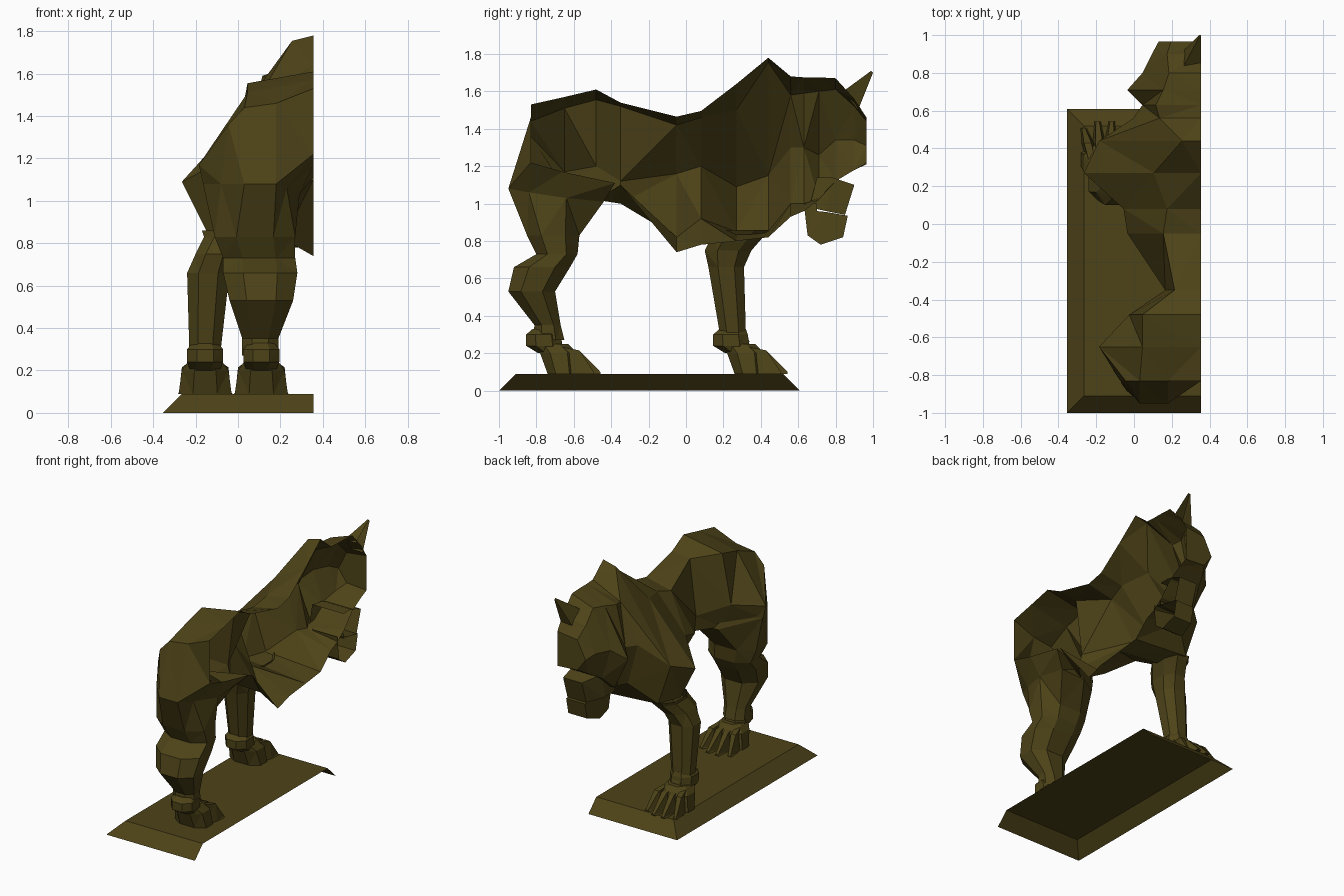
import bpy, bmesh

CUT = 0.355  # the model is one open half, cut at this plane
mat = bpy.data.materials.new("dark_olive")
mat.diffuse_color = (0.075, 0.056, 0.009, 1)


def loft(name, rings, closed=True, start=False, end=False):
    bm = bmesh.new()
    rows = [[bm.verts.new(p) for p in r] for r in rings]
    n = len(rows[0])
    for a, b in zip(rows, rows[1:]):
        for i in range(n if closed else n - 1):
            j = (i + 1) % n
            bm.faces.new((a[i], a[j], b[j], b[i]))
    if start:
        bm.faces.new(rows[0][::-1])
    if end:
        bm.faces.new(rows[-1])
    bmesh.ops.remove_doubles(bm, verts=bm.verts[:], dist=0.0005)
    bmesh.ops.triangulate(bm, faces=bm.faces[:])
    bmesh.ops.recalc_face_normals(bm, faces=bm.faces[:])
    me = bpy.data.meshes.new(name)
    bm.to_mesh(me)
    bm.free()
    me.materials.append(mat)
    ob = bpy.data.objects.new(name, me)
    bpy.context.collection.objects.link(ob)
    return ob


def half_ring(y, zt, wu, zu, wm, zm, wl, zl, zb):
    # half cross-section from spine, over flank, to belly line (none above the thigh)
    low = (CUT - wl, y, zl)
    return [(CUT, y, zt), (CUT - wu, y, zu), (CUT - wm, y, zm), low,
            (CUT, y, zb) if zb else low]


def limb_ring(z, x0, x1, y0, y1):
    # rectangle with cut corners
    a, b = (x1 - x0) * 0.27, (y1 - y0) * 0.27
    return [(x0 + a, y0, z), (x1 - a, y0, z), (x1, y0 + b, z), (x1, y1 - b, z),
            (x1 - a, y1, z), (x0 + a, y1, z), (x0, y1 - b, z), (x0, y0 + b, z)]


# torso
neck = (0.56, 1.68, 0.22, 1.58, 0.36, 1.30, 0.28, 1.00, 0.93)
torso = [
    (-0.83, 1.53, 0.175, 1.46, 0.325, 1.44, 0.40, 1.36, None),
    (-0.65, 1.57, 0.31, 1.51, 0.54, 1.17, 0.52, 1.08, None),
    (-0.48, 1.61, 0.31, 1.555, 0.38, 1.20, 0.30, 1.02, None),
    (-0.35, 1.54, 0.14, 1.52, 0.19, 1.12, 0.16, 1.00, 1.10),
    (-0.05, 1.465, 0.20, 1.42, 0.39, 1.16, 0.14, 0.82, 0.74),
    (0.08, 1.495, 0.18, 1.46, 0.41, 1.20, 0.30, 0.92, 0.78),
    (0.27, 1.64, 0.25, 1.50, 0.62, 1.09, 0.50, 0.85, 0.80),
    (0.44, 1.78, 0.10, 1.755, 0.54, 1.15, 0.44, 0.85, 0.82),
    neck,
]
loft("torso", [half_ring(*r) for r in torso], closed=False)

# head with muzzle
head = [
    neck,
    (0.63, 1.675, 0.24, 1.59, 0.31, 1.30, 0.24, 1.00, 0.96),
    (0.71, 1.675, 0.20, 1.60, 0.39, 1.26, 0.28, 1.03, 1.02),
    (0.80, 1.67, 0.17, 1.61, 0.31, 1.34, 0.24, 1.12, 1.12),
    (0.90, 1.56, 0.18, 1.52, 0.26, 1.34, 0.20, 1.18, 1.18),
    (0.965, 1.46, 0.16, 1.44, 0.225, 1.31, 0.16, 1.22, 1.21),
]
loft("head", [half_ring(*r) for r in head], closed=False, end=True)


# horn, lower jaw and beard: open toward the cut
def tapered(name, rows):
    loft(name, [[(CUT, y0, z0), (CUT - w, y0, z0), (CUT - w, y1, z1), (CUT, y1, z1)]
                for w, y0, z0, y1, z1 in rows], closed=False, end=True)


tapered("horn", [(0.09, 0.84, 1.60, 0.92, 1.50), (0.01, 0.99, 1.71, 1.0, 1.70)])
tapered("lower_jaw", [(0.25, 0.66, 0.98, 0.70, 1.14), (0.23, 0.75, 0.96, 0.78, 1.14),
                      (0.15, 0.85, 0.94, 0.90, 1.10)])
tapered("beard", [(0.20, 0.63, 1.00, 0.70, 1.00), (0.19, 0.65, 0.83, 0.70, 0.96),
                  (0.17, 0.72, 0.78, 0.75, 0.955), (0.15, 0.84, 0.82, 0.865, 0.935)])

# hind leg, its thigh joining the rump and crotch line
hip = [(0.03, -0.83, 1.44), (0.18, -0.83, 1.46), (CUT, -0.83, 1.22), (CUT, -0.66, 1.17),
       (CUT, -0.38, 1.11), (0.055, -0.48, 1.10), (-0.185, -0.65, 1.17), (-0.045, -0.83, 1.36)]
thigh = [(0.03, -0.95, 1.08), (0.18, -0.95, 1.08), (0.23, -0.84, 1.06), (0.29, -0.64, 1.03),
         (0.26, -0.44, 1.01), (0.06, -0.45, 1.01), (-0.165, -0.64, 1.08), (-0.08, -0.82, 1.08)]
hind = [(0.83, -0.11, 0.27, -0.85, -0.57), (0.73, -0.07, 0.27, -0.80, -0.58),
        (0.66, -0.07, 0.28, -0.92, -0.62), (0.53, -0.04, 0.26, -0.95, -0.70),
        (0.35, 0.02, 0.19, -0.81, -0.67), (0.27, 0.02, 0.19, -0.82, -0.65)]
loft("hind_leg", [hip, thigh] + [limb_ring(*r) for r in hind])
loft("rump", [[(CUT, -0.83, 1.53), (CUT, -0.83, 1.22)],
              [(0.18, -0.83, 1.46), (0.18, -0.83, 1.459)]], closed=False)

# front leg
front = [(0.86, -0.17, 0.04, 0.16, 0.44), (0.83, -0.16, 0.02, 0.14, 0.42),
         (0.75, -0.20, -0.02, 0.10, 0.35), (0.66, -0.24, -0.04, 0.12, 0.31),
         (0.31, -0.23, -0.08, 0.18, 0.32), (0.26, -0.23, -0.08, 0.18, 0.34)]
loft("front_leg", [limb_ring(*r) for r in front])


# paw: heel pad, foot and four splayed toes
def paw(name, cx, oy):
    heel = [(0.33, 0.06, 0.18, 0.32), (0.30, 0.085, 0.145, 0.33),
            (0.24, 0.085, 0.145, 0.34), (0.20, 0.07, 0.21, 0.36)]
    foot = [(0.25, 0.075, 0.19, 0.37), (0.20, 0.11, 0.22, 0.42), (0.09, 0.125, 0.26, 0.42)]
    for part, rows in (("_heel", heel), ("_foot", foot)):
        loft(name + part, [limb_ring(z, cx - w, cx + w, y0 + oy, y1 + oy)
                           for z, w, y0, y1 in rows], start=True, end=True)
    for k in (-1.5, -0.5, 0.5, 1.5):
        reach = 0.56 - 0.035 * abs(k)
        rings = []
        for y, s, w, z in ((0.30, 0.04, 0.025, 0.24), (0.43, 0.06, 0.033, 0.215),
                           (reach, 0.075, 0.016, 0.10)):
            x = cx + k * s
            rings.append([(x - w, y + oy, 0.09), (x - w * 0.6, y + oy, z),
                          (x + w * 0.6, y + oy, z), (x + w, y + oy, 0.09)])
        loft(name + "_toe", rings, start=True, end=True)


paw("hind_paw", 0.11, -1.0)
paw("front_paw", -0.155, 0.0)

# base slab with sloped sides, open underneath and at the cut
loft("base", [[(CUT, 0.61 - d, z), (-CUT + d, 0.61 - d, z), (-CUT + d, -1 + d, z), (CUT, -1 + d, z)]
              for d, z in ((0, 0), (0.09, 0.09))], closed=False, end=True)
